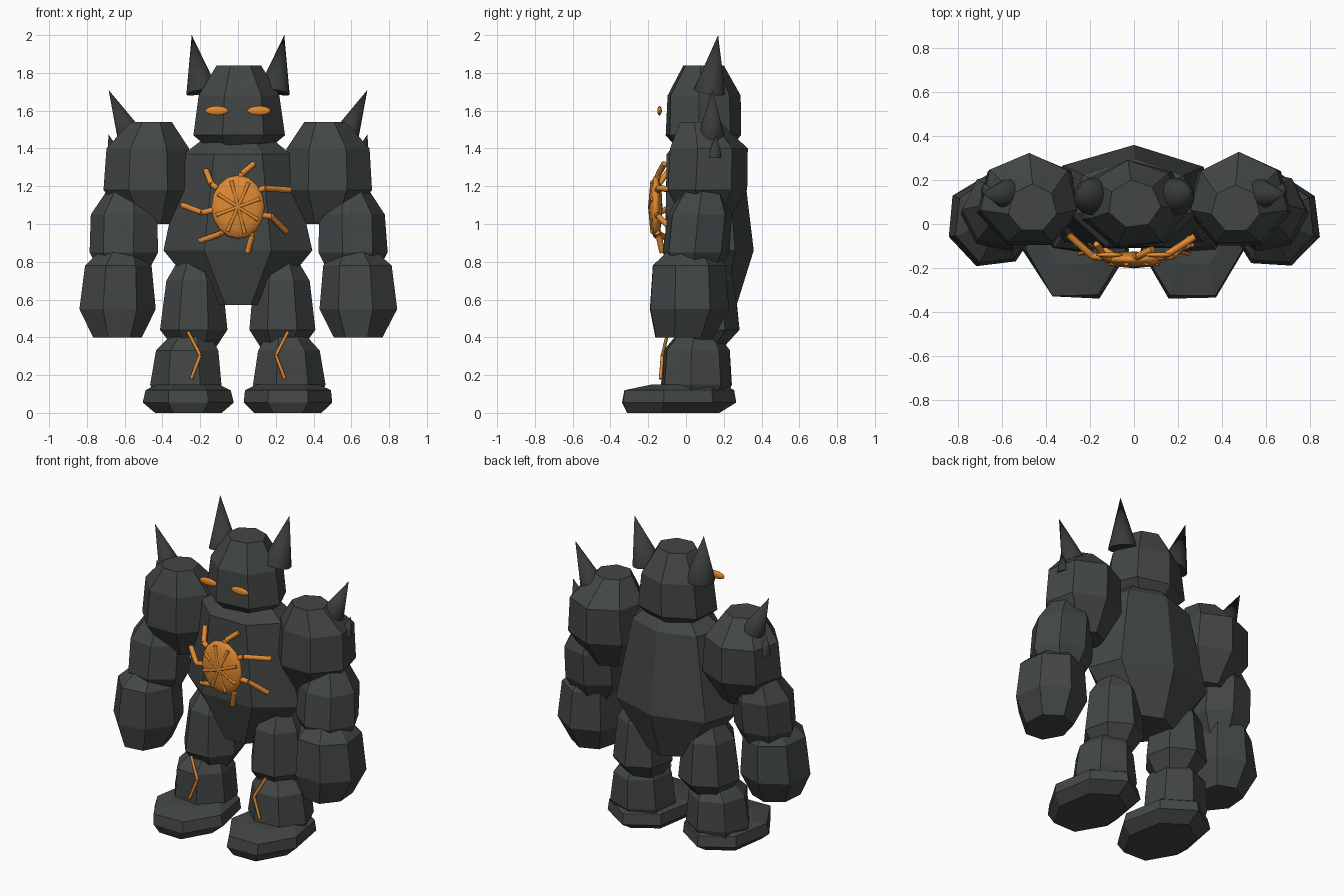
import bpy, bmesh, math, random
from mathutils import Vector, Matrix

if "Cube" in bpy.data.objects:
    bpy.data.objects.remove(bpy.data.objects["Cube"])

random.seed(4)


def material(name, rgb):
    m = bpy.data.materials.new(name)
    m.diffuse_color = (*rgb, 1)
    m.use_nodes = True
    m.node_tree.nodes["Principled BSDF"].inputs["Base Color"].default_value = m.diffuse_color
    return m


STONE = material("dark_stone", (0.055, 0.062, 0.06))
HORN = material("horn_stone", (0.04, 0.044, 0.043))
GLOW = material("glow_orange", (0.75, 0.25, 0.03))


def finish(name, bm, mat, smooth=False):
    bmesh.ops.recalc_face_normals(bm, faces=bm.faces)
    me = bpy.data.meshes.new(name)
    bm.to_mesh(me)
    bm.free()
    ob = bpy.data.objects.new(name, me)
    bpy.context.collection.objects.link(ob)
    me.materials.append(mat)
    if smooth:
        for p in me.polygons:
            p.use_smooth = len(p.vertices) < 5
    return ob


def boulder(name, rings, side=1, sides=7, turn=0.0, jitter=0.012):
    """Faceted rock lofted through rings of (z, cx, cy, rx, ry)."""
    bm = bmesh.new()
    loops = []
    for z, cx, cy, rx, ry in rings:
        loop = []
        for i in range(sides):
            a = math.pi / 2 + turn + math.tau * i / sides
            j = 1 + random.uniform(-jitter, jitter) * 2
            loop.append(bm.verts.new((side * (cx + rx * j * math.cos(a)),
                                      cy + ry * j * math.sin(a), z)))
        loops.append(loop)
    for lo, hi in zip(loops, loops[1:]):
        for i in range(sides):
            k = (i + 1) % sides
            bm.faces.new((lo[i], lo[k], hi[k], hi[i]))
    bm.faces.new(loops[0])
    bm.faces.new(loops[-1])
    return finish(name, bm, STONE)


def tapered(bm, p, q, r1, r2, sides):
    p, q = Vector(p), Vector(q)
    d = q - p
    mat = Matrix.Translation((p + q) / 2) @ d.to_track_quat('Z', 'Y').to_matrix().to_4x4()
    bmesh.ops.create_cone(bm, cap_ends=True, segments=sides, radius1=r1, radius2=r2,
                          depth=d.length, matrix=mat)


def spike(name, p, q, r):
    bm = bmesh.new()
    tapered(bm, p, q, r, 0.0, 24)
    finish(name, bm, HORN, True)


def rods(name, paths, r):
    bm = bmesh.new()
    for path in paths:
        for p, q in zip(path, path[1:]):
            tapered(bm, p, q, r, r, 8)
    finish(name, bm, GLOW, True)


def ellipsoid(name, centre, radii, u, v):
    bm = bmesh.new()
    bmesh.ops.create_uvsphere(bm, u_segments=u, v_segments=v, radius=1,
                              matrix=Matrix.Rotation(math.pi / 2, 4, 'X'))
    bmesh.ops.scale(bm, vec=radii, verts=bm.verts)
    bmesh.ops.translate(bm, vec=centre, verts=bm.verts)
    finish(name, bm, GLOW, True)


# Torso and head
boulder("torso", [(0.57, 0, 0.11, 0.16, 0.16), (0.86, 0, 0.11, 0.41, 0.245),
                  (1.37, 0, 0.09, 0.29, 0.21), (1.47, 0, 0.09, 0.16, 0.12)])
boulder("head", [(1.33, 0, 0.09, 0.08, 0.08), (1.47, 0, 0.09, 0.25, 0.205),
                 (1.68, 0, 0.09, 0.225, 0.2), (1.84, 0, 0.09, 0.12, 0.11)], turn=0.12)

for s, tag in ((-1, "right"), (1, "left")):
    # Arm
    boulder(tag + "_upper_arm", [(1.0, 0.46, 0.1, 0.12, 0.11), (1.18, 0.475, 0.1, 0.24, 0.22),
                                 (1.4, 0.475, 0.11, 0.225, 0.215),
                                 (1.54, 0.46, 0.07, 0.11, 0.11)], s)
    boulder(tag + "_forearm", [(0.72, 0.6, 0.05, 0.12, 0.11), (0.85, 0.6, 0.05, 0.19, 0.18),
                               (1.05, 0.595, 0.07, 0.185, 0.175),
                               (1.2, 0.58, 0.09, 0.1, 0.1)], s, turn=0.2)
    boulder(tag + "_fist", [(0.4, 0.64, -0.01, 0.135, 0.16), (0.55, 0.643, 0.01, 0.21, 0.215),
                            (0.78, 0.637, 0.01, 0.185, 0.2), (0.86, 0.62, 0.02, 0.11, 0.12)],
            s, turn=-0.1)
    # Leg and foot
    boulder(tag + "_thigh", [(0.34, 0.23, 0.08, 0.11, 0.11), (0.44, 0.235, 0.09, 0.18, 0.19),
                             (0.7, 0.23, 0.09, 0.15, 0.165), (0.82, 0.23, 0.1, 0.08, 0.09)], s)
    boulder(tag + "_shin", [(0.1, 0.265, 0.05, 0.18, 0.17), (0.15, 0.268, 0.05, 0.195, 0.19),
                            (0.33, 0.268, 0.05, 0.17, 0.18), (0.42, 0.25, 0.06, 0.1, 0.11)],
            s, turn=0.1)
    foot = boulder(tag + "_foot", [(0, 0.265, -0.08, 0.18, 0.255),
                                   (0.055, 0.265, -0.05, 0.245, 0.315),
                                   (0.12, 0.265, -0.05, 0.235, 0.3),
                                   (0.15, 0.265, 0.0, 0.17, 0.2)], s)
    # Horns and shoulder spikes
    spike(tag + "_horn", (s * 0.19, 0.125, 1.70), (s * 0.245, 0.17, 2.0), 0.085)
    spike(tag + "_shoulder_spike", (s * 0.575, 0.135, 1.475), (s * 0.685, 0.14, 1.71), 0.068)
    spike(tag + "_small_spike", (s * 0.655, 0.15, 1.36), (s * 0.685, 0.16, 1.475), 0.04)
    # Eye and leg crack
    ellipsoid(tag + "_eye", (s * 0.112, -0.14, 1.6), (0.062, 0.012, 0.025), 16, 8)
    rods(tag + "_leg_crack", [[(s * 0.265, -0.095, 0.43), (s * 0.2, -0.125, 0.305),
                               (s * 0.248, -0.135, 0.18)]], 0.009)

# Glowing core with raised spokes and bent cracks radiating over the chest
C = Vector((0, -0.16, 1.09))
ellipsoid("chest_core", C, (0.142, 0.035, 0.17), 16, 8)
spokes = []
for i in range(8):
    a = math.tau * i / 8 + 0.3
    spokes.append([C + Vector((0, -0.03, 0)),
                   C + Vector((0.12 * math.cos(a), -0.018, 0.145 * math.sin(a)))])
rods("core_spokes", spokes, 0.011)
ends = [((-0.11, 1.19), (-0.14, 1.21), (-0.17, 1.285)), ((-0.0, 1.23), (0.02, 1.265), (0.085, 1.32)),
        ((0.09, 1.17), (0.14, 1.19), (0.275, 1.18)), ((0.1, 1.05), (0.175, 1.04), (0.255, 0.96)),
        ((0.06, 0.96), (0.075, 0.94), (0.05, 0.85)), ((-0.07, 0.97), (-0.09, 0.95), (-0.2, 0.91)),
        ((-0.11, 1.08), (-0.19, 1.06), (-0.295, 1.1))]
rods("chest_cracks", [[(a[0], -0.155, a[1]), (b[0], -0.145, b[1]),
                       (c[0], -0.14 + 0.3 * abs(c[0]), c[1])] for a, b, c in ends], 0.016)
